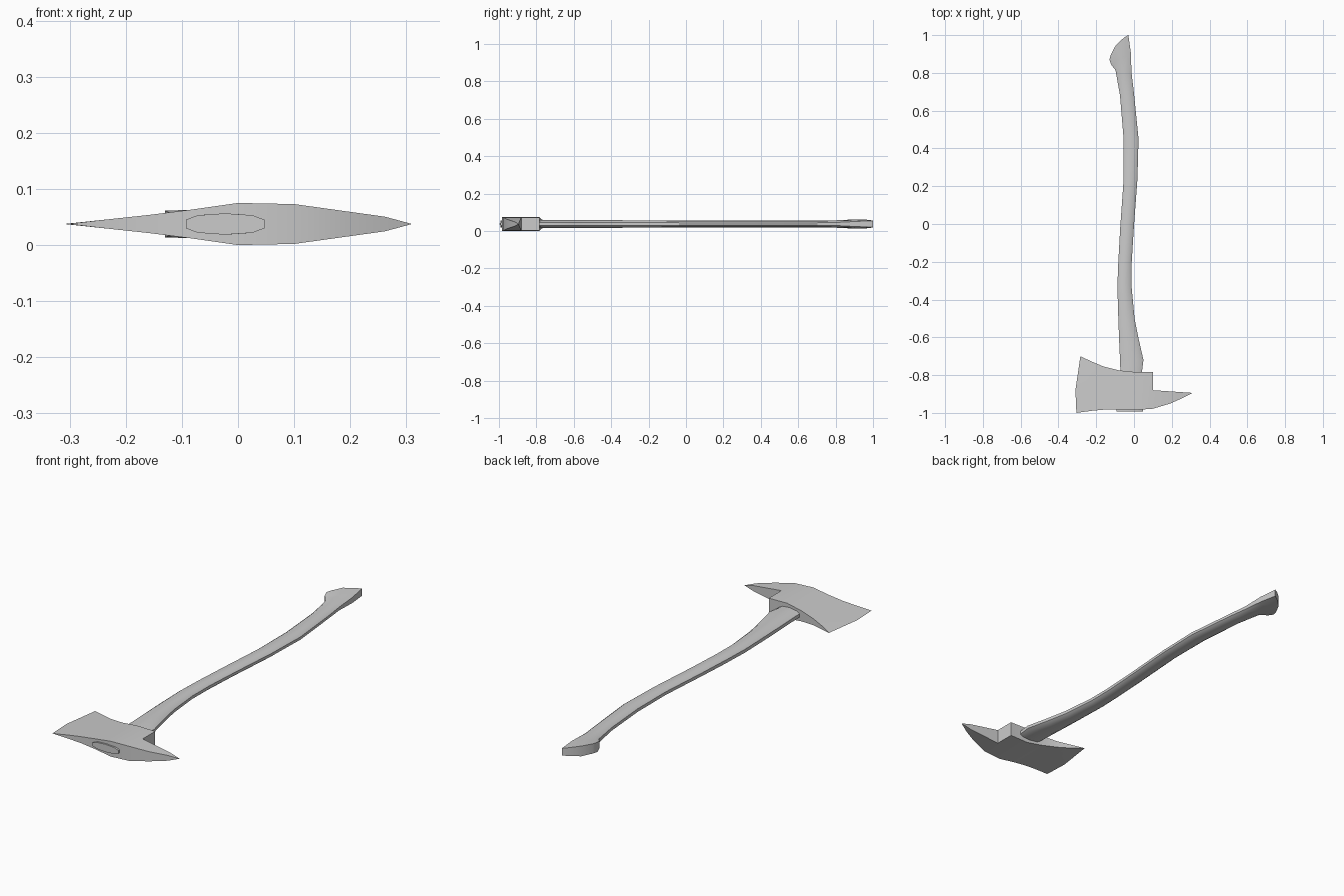
import bpy, bmesh
from math import radians

ZC = 0.0375  # height of the mirror plane


def finish(name, bm, angle):
    bmesh.ops.remove_doubles(bm, verts=bm.verts, dist=1e-5)
    bmesh.ops.dissolve_degenerate(bm, edges=bm.edges, dist=1e-5)
    bmesh.ops.recalc_face_normals(bm, faces=bm.faces)
    mesh = bpy.data.meshes.new(name)
    bm.to_mesh(mesh)
    bm.free()
    ob = bpy.data.objects.new(name, mesh)
    bpy.context.collection.objects.link(ob)
    bpy.ops.object.select_all(action='DESELECT')
    ob.select_set(True)
    bpy.context.view_layer.objects.active = ob
    bpy.ops.object.shade_smooth_by_angle(angle=radians(angle))
    return ob


# Handle: each section is left point, right point, half thickness,
# side bluntness at left and right, and bow (for the swollen knob end)
sections = [
    (-0.093, -0.992, 0.047, -0.992, 0.019, 0.40, 0.40, 0),
    (-0.072, -0.780, 0.042, -0.785, 0.020, 0.40, 0.40, 0),
    (-0.074, -0.720, 0.050, -0.720, 0.021, 0.40, 0.35, 0),
    (-0.079, -0.610, 0.025, -0.610, 0.021, 0.40, 0.35, 0),
    (-0.083, -0.500, 0.003, -0.500, 0.021, 0.40, 0.35, 0),
    (-0.088, -0.330, -0.013, -0.330, 0.020, 0.40, 0.35, 0),
    (-0.083, -0.200, -0.012, -0.200, 0.020, 0.40, 0.35, 0),
    (-0.073, -0.020, -0.001, -0.020, 0.019, 0.40, 0.35, 0),
    (-0.055, 0.235, 0.018, 0.235, 0.019, 0.40, 0.35, 0),
    (-0.055, 0.450, 0.024, 0.450, 0.019, 0.40, 0.35, 0),
    (-0.074, 0.680, -0.001, 0.700, 0.019, 0.40, 0.35, 0),
    (-0.098, 0.815, -0.013, 0.800, 0.020, 0.45, 0.40, 0),
    (-0.120, 0.842, -0.017, 0.910, 0.023, 0.85, 0.60, 0),
    (-0.130, 0.870, -0.030, 1.000, 0.025, 0.95, 0.70, 0.020),
]
bm = bmesh.new()
rings = []
for xl, yl, xr, yr, h, bl, br, bow in sections:
    top, bot = [], []
    for t, s in zip((0, 0.15, 0.5, 0.85, 1), (bl, max(bl, 0.82), 1, max(br, 0.82), br)):
        b = 4 * t * (1 - t) * bow
        x = xl + (xr - xl) * t - b * 0.8
        y = yl + (yr - yl) * t + b * 0.6
        top.append(bm.verts.new((x, y, ZC + h * s)))
        bot.append(bm.verts.new((x, y, ZC - h * s)))
    rings.append(top + bot[::-1])
for a, b in zip(rings, rings[1:]):
    for i in range(10):
        j = (i + 1) % 10
        bm.faces.new((a[i], a[j], b[j], b[i]))
for r in (rings[0], rings[-1]):
    for i in range(4):
        bm.faces.new((r[i], r[i + 1], r[8 - i], r[9 - i]))
finish("handle", bm, 35)

# Axe head: columns of (upper, middle, lower) outline points with half thickness
blade = [
    (((-0.284, -0.700), (-0.310, -0.880), (-0.305, -1.000)), 0.0),
    (((-0.225, -0.728), (-0.225, -0.880), (-0.225, -0.989)), 0.009),
    (((-0.160, -0.755), (-0.160, -0.880), (-0.160, -0.983)), 0.016),
    (((-0.080, -0.775), (-0.080, -0.880), (-0.080, -0.982)), 0.026),
    (((0.000, -0.783), (0.000, -0.880), (0.000, -0.985)), 0.0375),
    (((0.100, -0.783), (0.100, -0.880), (0.100, -0.978)), 0.0355),
]
spike = [
    (((0.100, -0.880), (0.100, -0.978)), 0.0355),
    (((0.190, -0.886), (0.190, -0.951)), 0.023),
    (((0.262, -0.891), (0.262, -0.919)), 0.013),
    (((0.310, -0.894), (0.310, -0.895)), 0.0),
]


def add_slab(bm, columns):
    cols = []
    for pts, h in columns:
        cols.append([[bm.verts.new((x, y, ZC + s * h)) for x, y in pts] for s in (1, -1)])
    for a, b in zip(cols, cols[1:]):
        for k in (0, 1):
            for i in range(len(a[k]) - 1):
                bm.faces.new((a[k][i], a[k][i + 1], b[k][i + 1], b[k][i]))
        for i in (0, -1):
            bm.faces.new((a[0][i], b[0][i], b[1][i], a[1][i]))
    return cols


bm = bmesh.new()
end = add_slab(bm, blade)[-1]
bm.faces.new((end[0][0], end[0][1], end[1][1], end[1][0]))  # flat poll above the spike
add_slab(bm, spike)
finish("axe_head", bm, 25)
